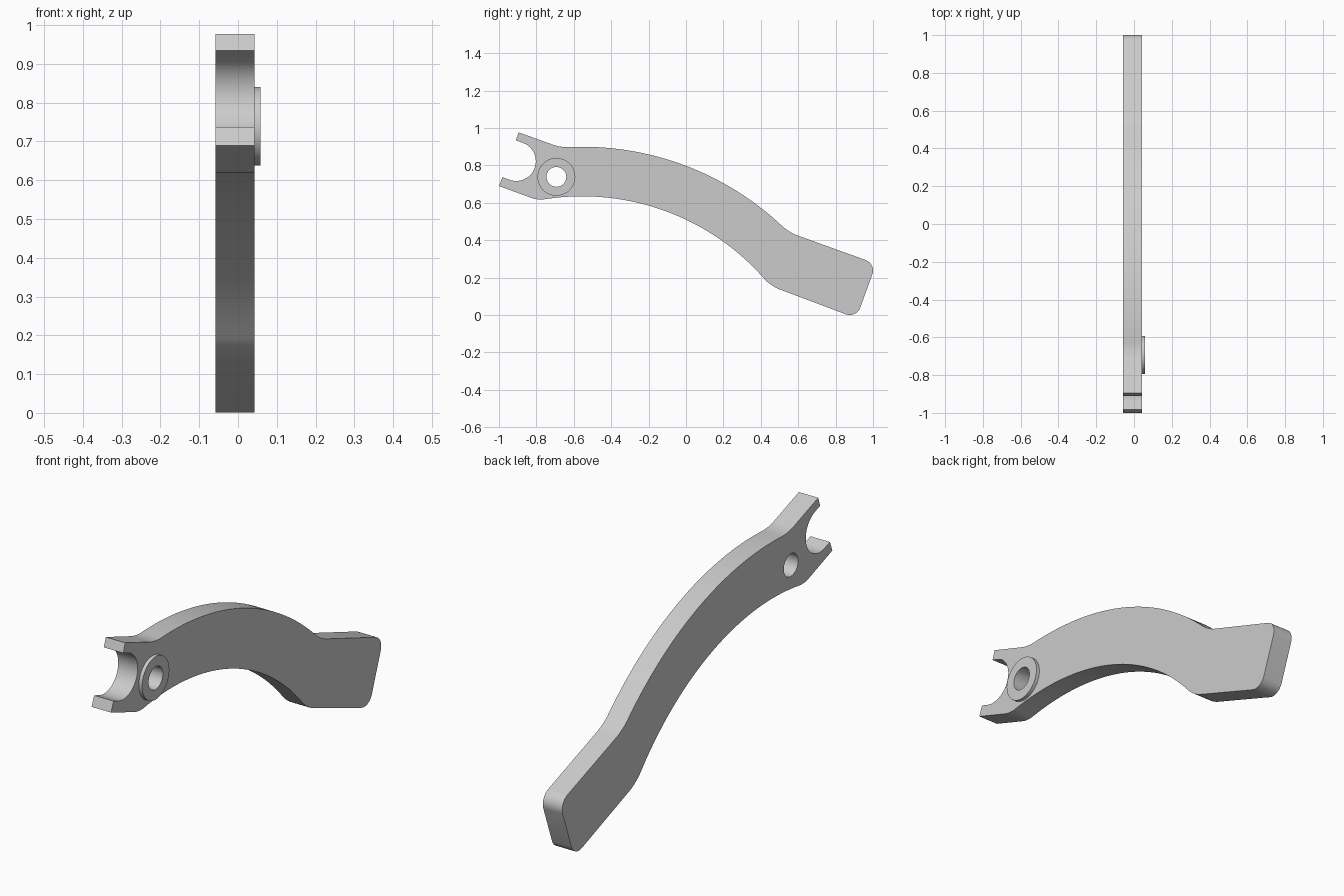
import bpy
import bmesh
from math import atan2, cos, sin, pi, radians
from mathutils import Matrix, Vector
from mathutils.geometry import interpolate_bezier

cube = bpy.data.objects.get("Cube")
if cube:
    bpy.data.objects.remove(cube, do_unlink=True)

grey = bpy.data.materials.new("plain grey")
grey.use_nodes = True
colour = (0.6, 0.6, 0.6, 1)
grey.diffuse_color = colour
grey.node_tree.nodes["Principled BSDF"].inputs["Base Color"].default_value = colour

# Profiles are drawn in 2D: first axis is world y, second is world z
TO_WORLD = Matrix(((0, 0, 1, 0), (1, 0, 0, 0), (0, 1, 0, 0), (0, 0, 0, 1)))
TILT = radians(-20)
ALONG = Vector((cos(TILT), sin(TILT)))


def arc(centre, radius, start, end, steps):
    return [centre + radius * Vector((cos(t), sin(t)))
            for t in (start + (end - start) * i / steps for i in range(steps + 1))]


def fillet(a, corner, b, steps=9):
    return list(interpolate_bezier(a, a.lerp(corner, 0.55), b.lerp(corner, 0.55), b, steps))


def toward(p, q, distance):
    return p + (q - p).normalized() * distance


def extrude_profile(name, loops, x_min, x_max):
    curve = bpy.data.curves.new(name, "CURVE")
    curve.dimensions = "2D"
    curve.fill_mode = "BOTH"
    curve.extrude = (x_max - x_min) / 2
    for loop in loops:
        spline = curve.splines.new("POLY")
        spline.points.add(len(loop) - 1)
        for point, p in zip(spline.points, loop):
            point.co = (p.x, p.y, 0, 1)
        spline.use_cyclic_u = True
    drawn = bpy.data.objects.new(name + " outline", curve)
    bpy.context.collection.objects.link(drawn)
    bpy.context.view_layer.update()
    mesh = bpy.data.meshes.new_from_object(
        drawn.evaluated_get(bpy.context.evaluated_depsgraph_get()))
    bpy.data.objects.remove(drawn, do_unlink=True)

    # Weld caps to walls and stand the slab upright
    bm = bmesh.new()
    bm.from_mesh(mesh)
    bmesh.ops.remove_doubles(bm, verts=bm.verts, dist=0.0002)
    bm.transform(Matrix.Translation(((x_min + x_max) / 2, 0, 0)) @ TO_WORLD)
    bmesh.ops.recalc_face_normals(bm, faces=bm.faces)
    bm.to_mesh(mesh)
    bm.free()
    mesh.name = name
    mesh.materials.clear()
    mesh.materials.append(grey)
    obj = bpy.data.objects.new(name, mesh)
    bpy.context.collection.objects.link(obj)
    bpy.ops.object.select_all(action="DESELECT")
    obj.select_set(True)
    bpy.context.view_layer.objects.active = obj
    bpy.ops.object.shade_smooth_by_angle(angle=radians(30))
    return obj


# Main corners of the arm
bow = Vector((-0.555, -0.66))
outer_r, inner_r = 1.56, 1.295
tip_top, tip_low = Vector((-0.895, 0.977)), Vector((-1.0, 0.69))
neck_top, neck_low = Vector((-0.67, 0.896)), Vector((-0.79, 0.613))
heel_top, heel_low = Vector((0.548, 0.443)), Vector((0.451, 0.156))
end_top, end_low = Vector((1.017, 0.274)), Vector((0.911, -0.017))


def bow_arc(radius, first, last, trim_first, trim_last):
    a, b = (atan2(*(p - bow).yx) for p in (first, last))
    sign = 1 if b > a else -1
    return arc(bow, radius, a + sign * trim_first / radius, b - sign * trim_last / radius, 40)


top_arc = bow_arc(outer_r, neck_top, heel_top, 0.04, 0.05)
low_arc = bow_arc(inner_r, heel_low, neck_low, 0.05, 0.035)

# Outline, clockwise from the upper prong
outline = [tip_top]
outline += fillet(toward(neck_top, tip_top, 0.04), neck_top, top_arc[0])
outline += top_arc[1:-1]
outline += fillet(top_arc[-1], heel_top, toward(heel_top, end_top, 0.05))
outline += fillet(toward(end_top, heel_top, 0.06), end_top, toward(end_top, end_low, 0.06))
outline += fillet(toward(end_low, end_top, 0.06), end_low, toward(end_low, heel_low, 0.06))
outline += fillet(toward(heel_low, end_low, 0.05), heel_low, low_arc[0])
outline += low_arc[1:-1]
outline += fillet(low_arc[-1], neck_low, toward(neck_low, tip_low, 0.035))
outline.append(tip_low)

# Round-bottomed slot between the prongs
slot = arc(Vector((-0.908, 0.822)), 0.105, TILT - pi / 2, TILT + pi / 2, 28)
outline += [slot[0] - ALONG * 0.04] + slot + [slot[-1] - ALONG * 0.04]

# Pivot hole and raised collar
pivot = Vector((-0.693, 0.739))
hole = arc(pivot, 0.053, 0, 2 * pi, 40)[:-1]
rim = arc(pivot, 0.101, 0, 2 * pi, 56)[:-1]

extrude_profile("curved_arm", [outline, hole], -0.0585, 0.042)
extrude_profile("pivot_collar", [rim, hole], 0.042, 0.0585)
